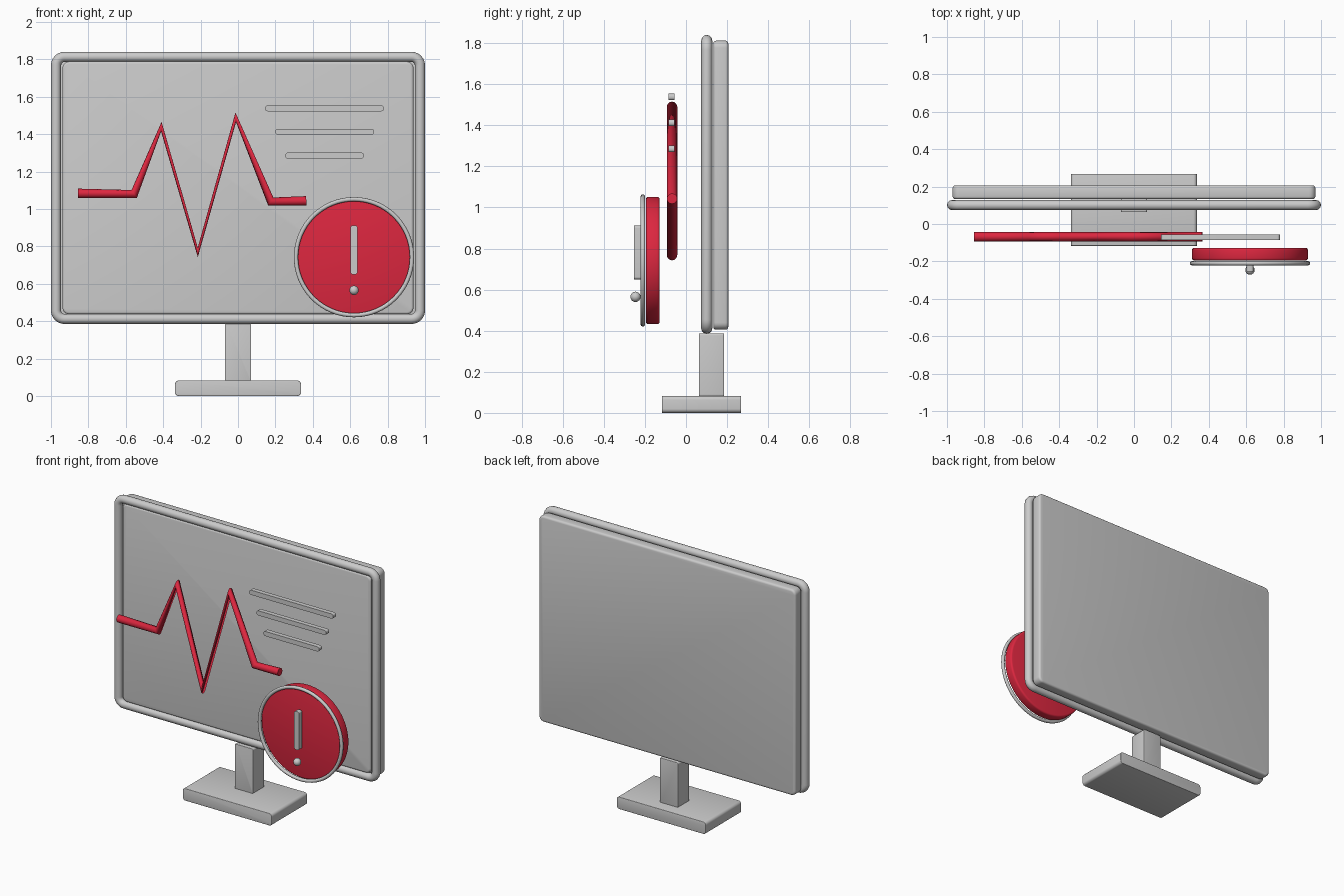
import bpy, bmesh, math
from mathutils import Matrix

if "Cube" in bpy.data.objects:
    bpy.data.objects.remove(bpy.data.objects["Cube"])


def material(name, rgb):
    m = bpy.data.materials.new(name)
    m.diffuse_color = (*rgb, 1)
    m.use_nodes = True
    m.node_tree.nodes["Principled BSDF"].inputs["Base Color"].default_value = m.diffuse_color
    return m


red = material("alert_red", (0.72, 0.02, 0.05))


def rounded_outline(x0, x1, z0, z1, r, steps=6):
    pts = []
    for cx, cz, a in ((x1 - r, z1 - r, 0), (x0 + r, z1 - r, 90),
                      (x0 + r, z0 + r, 180), (x1 - r, z0 + r, 270)):
        for i in range(steps + 1):
            t = math.radians(a + 90 * i / steps)
            pts.append((cx + r * math.cos(t), cz + r * math.sin(t)))
    return pts


def finish(name, bm, mat=None):
    bmesh.ops.recalc_face_normals(bm, faces=bm.faces)
    me = bpy.data.meshes.new(name)
    bm.to_mesh(me)
    bm.free()
    ob = bpy.data.objects.new(name, me)
    bpy.context.collection.objects.link(ob)
    if mat:
        me.materials.append(mat)
    bpy.ops.object.select_all(action='DESELECT')
    ob.select_set(True)
    bpy.context.view_layer.objects.active = ob
    bpy.ops.object.shade_smooth_by_angle(angle=math.radians(35))
    return ob


def prism(name, outline, y0, y1, rim=0.0, mat=None):
    """Extrude an XZ outline along y and round both rims."""
    bm = bmesh.new()
    front = bm.faces.new([bm.verts.new((x, y0, z)) for x, z in outline])
    out = bmesh.ops.extrude_face_region(bm, geom=[front], use_keep_orig=True)
    for g in out["geom"]:
        if isinstance(g, bmesh.types.BMVert):
            g.co.y = y1
    bmesh.ops.recalc_face_normals(bm, faces=bm.faces)
    if rim:
        edges = [e for e in bm.edges if abs(e.verts[0].co.y - e.verts[1].co.y) < 1e-6]
        bmesh.ops.bevel(bm, geom=edges, offset=rim, segments=3, profile=0.5, affect='EDGES')
    return finish(name, bm, mat)


def plate(name, x0, x1, z0, z1, y0, y1, r, rim=0.0, mat=None):
    return prism(name, rounded_outline(x0, x1, z0, z1, r), y0, y1, rim, mat)


def tube(name, pts, y, radius, closed=False, mat=None):
    cu = bpy.data.curves.new(name, 'CURVE')
    cu.dimensions = '3D'
    cu.bevel_depth = radius
    cu.bevel_resolution = 4
    cu.use_fill_caps = not closed
    sp = cu.splines.new('POLY')
    sp.points.add(len(pts) - 1)
    for p, (x, z) in zip(sp.points, pts):
        p.co = (x, y, z, 1)
    sp.use_cyclic_u = closed
    sp.use_smooth = True
    ob = bpy.data.objects.new(name, cu)
    bpy.context.collection.objects.link(ob)
    if mat:
        cu.materials.append(mat)
    return ob


def circle(cx, cz, r, n=64):
    return [(cx + r * math.cos(2 * math.pi * i / n),
             cz + r * math.sin(2 * math.pi * i / n)) for i in range(n)]


# stand
plate("stand_base", -0.337, 0.337, 0, 0.083, -0.117, 0.268, 0.02, 0.003)
plate("stand_neck", -0.07, 0.07, 0.08, 0.387, 0.063, 0.185, 0.01, 0.003)

# monitor: rear shell, screen and tubular bezel
plate("rear_shell", -0.97, 0.97, 0.405, 1.812, 0.133, 0.206, 0.035, 0.014)
plate("screen", -0.938, 0.938, 0.437, 1.788, 0.088, 0.124, 0.035, 0.012)
tube("bezel", rounded_outline(-0.973, 0.973, 0.412, 1.813, 0.045), 0.101, 0.027, True)

# heartbeat trace
tube("pulse_line", [(-0.855, 1.083), (-0.555, 1.08), (-0.41, 1.44), (-0.215, 0.768),
                    (-0.012, 1.49), (0.175, 1.04), (0.365, 1.043)], -0.068, 0.0255, mat=red)

# text-like lines
for i, (x0, x1, z) in enumerate(((0.145, 0.78, 1.538), (0.2, 0.727, 1.412), (0.253, 0.673, 1.285))):
    plate(f"info_bar_{i + 1}", x0, x1, z - 0.016, z + 0.016, -0.086, -0.055, 0.014)

# alert badge
BX, BZ = 0.62, 0.742
prism("badge_disc", circle(BX, BZ, 0.31), -0.195, -0.128, 0.012, red)
tube("badge_rim", circle(BX, BZ, 0.31), -0.21, 0.0115, True)
plate("alert_bar", BX - 0.018, BX + 0.018, 0.65, 0.912, -0.253, -0.22, 0.012)
bm = bmesh.new()
bmesh.ops.create_uvsphere(bm, u_segments=24, v_segments=12, radius=0.025,
                          matrix=Matrix.Translation((BX, -0.246, 0.565)))
finish("alert_dot", bm)
